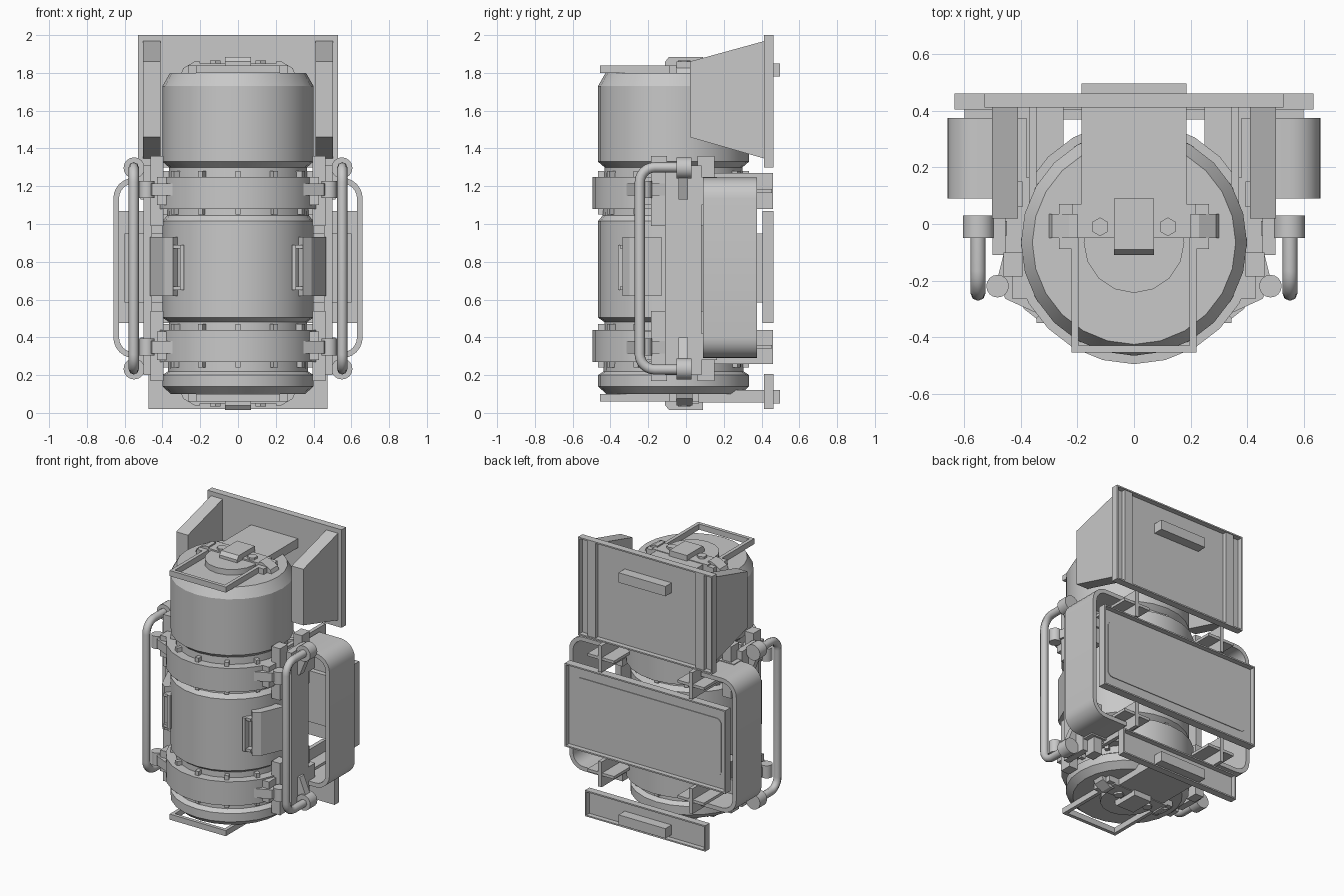
import bpy, bmesh, math
from mathutils import Matrix, Vector

if "Cube" in bpy.data.objects:
    bpy.data.objects.remove(bpy.data.objects["Cube"])

metal = bpy.data.materials.new("plain grey")
metal.use_nodes = True
GREY = (0.58, 0.58, 0.58, 1)
metal.diffuse_color = GREY
metal.node_tree.nodes["Principled BSDF"].inputs["Base Color"].default_value = GREY

CY = -0.066  # depth of the tank axis
SIDES = (("left", 1), ("right", -1))


def finish(name, bm, smooth=False):
    bmesh.ops.recalc_face_normals(bm, faces=bm.faces)
    me = bpy.data.meshes.new(name)
    bm.to_mesh(me)
    bm.free()
    ob = bpy.data.objects.new(name, me)
    bpy.context.collection.objects.link(ob)
    me.materials.append(metal)
    if smooth:
        bpy.ops.object.select_all(action="DESELECT")
        ob.select_set(True)
        bpy.context.view_layer.objects.active = ob
        bpy.ops.object.shade_smooth_by_angle(angle=math.radians(25))
    return ob


def box(name, x, y, z):
    bm = bmesh.new()
    size = [abs(r[1] - r[0]) for r in (x, y, z)]
    mid = [(r[0] + r[1]) / 2 for r in (x, y, z)]
    bmesh.ops.create_cube(bm, size=1, matrix=Matrix.Translation(mid) @ Matrix.Diagonal(size + [1]))
    return finish(name, bm)


def tray(name, half, front, z0, z1, floor=0.427, rim=0.014):
    # rear panel: a slab whose back face is sunk inside a thin rim
    bm = bmesh.new()
    size = (2 * half, 0.462 - front, z1 - z0, 1)
    bmesh.ops.create_cube(bm, size=1, matrix=Matrix.Translation((0, (front + 0.462) / 2, (z0 + z1) / 2))
                          @ Matrix.Diagonal(size))
    bm.normal_update()
    back = max(bm.faces, key=lambda f: f.normal.y)
    bmesh.ops.inset_individual(bm, faces=[back], thickness=rim)
    sunk = bmesh.ops.extrude_discrete_faces(bm, faces=[back])["faces"][0]
    bmesh.ops.translate(bm, verts=sunk.verts, vec=(0, floor - 0.462, 0))
    return finish(name, bm)


def rod(name, centre, r, depth, axis="Z", sides=16):
    turn = Matrix.Rotation(math.pi / 2, 4, "X") if axis == "Y" else Matrix()
    bm = bmesh.new()
    bmesh.ops.create_cone(bm, cap_ends=True, segments=sides, radius1=r, radius2=r,
                          depth=depth, matrix=Matrix.Translation(centre) @ turn)
    return finish(name, bm, sides > 6)


def lathe(name, profile, steps=24):
    # closed solid of revolution about the tank axis
    bm = bmesh.new()
    rings = []
    for r, z in profile:
        rings.append([bm.verts.new((r * math.sin(i * math.tau / steps),
                                    CY - r * math.cos(i * math.tau / steps), z)) for i in range(steps)])
    for a, b in zip(rings, rings[1:]):
        for i in range(steps):
            j = (i + 1) % steps
            bm.faces.new((a[i], a[j], b[j], b[i]))
    bm.faces.new(rings[0])
    bm.faces.new(rings[-1])
    return finish(name, bm, True)


def prism(name, outline, shift):
    # outline of 3D points swept along a vector
    bm = bmesh.new()
    a = [bm.verts.new(p) for p in outline]
    b = [bm.verts.new(Vector(p) + Vector(shift)) for p in outline]
    bm.faces.new(a)
    bm.faces.new(b)
    for i in range(len(a)):
        j = (i + 1) % len(a)
        bm.faces.new((a[i], a[j], b[j], b[i]))
    return finish(name, bm, True)


def mirror_pair(name, x, y, z):
    for side, s in SIDES:
        box(f"{side}_{name}", [s * v for v in x], y, z)


def arc(cx, cy, r, start, end, n=6):
    return [(cx + r * math.cos(math.radians(start + (end - start) * i / n)),
             cy + r * math.sin(math.radians(start + (end - start) * i / n))) for i in range(n + 1)]


# Tank body with end shells, necks and middle barrel
lathe("tank_body", [(0.355, 0.10), (0.4, 0.14), (0.4, 0.2), (0.37, 0.22), (0.365, 0.48),
                    (0.4, 0.505), (0.4, 1.015), (0.375, 1.045), (0.365, 1.3),
                    (0.4, 1.33), (0.4, 1.73), (0.36, 1.8)])

# Clamping bands with studs above and below
for level, z0 in (("lower", 0.27), ("upper", 1.08)):
    lathe(level + "_band", [(0.43, z0), (0.43, z0 + 0.17)])
    for edge in (z0 - 0.012, z0 + 0.182):
        for i in range(12):
            stud = box(level + "_stud", (-0.014, 0.014), (-0.4, -0.35), (-0.018, 0.018))
            stud.location = (0, CY, edge)
            stud.rotation_euler.z = i * math.tau / 12

# Top and bottom end caps, mirrored
for end, f in (("top", lambda z: z), ("bottom", lambda z: 1.9 - z)):
    def zz(a, b):
        return (f(a), f(b))
    rod(end + "_boss", (0, CY, f(1.815)), 0.178, 0.05)
    mirror_pair(end + "_frame_arm", (0.197, 0.222), (-0.455, 0.0), zz(1.8, 1.84))
    box(end + "_frame_bar", (-0.222, 0.222), (-0.455, -0.43), zz(1.8, 1.84))
    box(end + "_slide_plate", (-0.185, 0.185), (0.02, 0.42), zz(1.78, 1.845))
    box(end + "_strap", (-0.22, 0.22), (-0.05, 0.07), zz(1.8, 1.85))
    box(end + "_latch", (-0.07, 0.07), (-0.09, 0.09), zz(1.8, 1.885))
    prism(end + "_latch_lip", [(-0.07, -0.09, f(1.885)), (-0.07, -0.11, f(1.86)),
                               (-0.07, -0.11, f(1.82)), (-0.07, -0.09, f(1.8))], (0.14, 0, 0))
    for side, s in SIDES:
        prism(f"{side}_{end}_strap_end", [(s * 0.2, -0.05, f(1.8)), (s * 0.3, -0.05, f(1.8)),
              (s * 0.29, -0.05, f(1.825)), (s * 0.23, -0.05, f(1.86)), (s * 0.2, -0.05, f(1.86))], (0, 0.085, 0))
        rod(f"{side}_{end}_bolt", (s * 0.12, -0.01, f(1.855)), 0.033, 0.02, sides=6)
    mirror_pair(end + "_strap_tab_front", (0.215, 0.265), (-0.088, -0.05), zz(1.8, 1.84))
    mirror_pair(end + "_strap_tab_back", (0.215, 0.265), (0.035, 0.07), zz(1.8, 1.84))
    # pull handle standing off the rear panel
    box(end + "_pull_handle", (-0.185, 0.185), (0.42, 0.497), zz(1.78, 1.85))

# Rear panels with sunken faces; wings whose roots show as ribs on the back
tray("upper_panel", 0.53, 0.412, 1.3, 2.0)
tray("lower_panel", 0.475, 0.412, 0.02, 0.205)
tray("middle_panel", 0.635, 0.405, 0.475, 1.07)
mirror_pair("upper_panel_rib", (0.395, 0.46), (0.42, 0.456), (1.31, 1.99))
for side, s in SIDES:
    prism(side + "_wing", [(s * 0.41, 0.02, 1.46), (s * 0.41, 0.02, 1.86),
                           (s * 0.41, 0.42, 1.97), (s * 0.41, 0.42, 1.345)], (s * 0.092, 0, 0))

# Rounded plate on the middle panel
plate = []
for sx, sz, a in ((1, 1, 0), (-1, 1, 90), (-1, -1, 180), (1, -1, 270)):
    plate += [(x, 0.42, z) for x, z in arc(sx * 0.54, 0.775 + sz * 0.165, 0.04, a, a + 90, 4)]
prism("middle_panel_plate", plate, (0, 0.012, 0))
box("middle_panel_backing", (-0.6, 0.6), (0.37, 0.41), (0.585, 0.95))

# Rear brackets from the bands to the panel: upright web, flat gusset, side housing
for level, z0, z1 in (("lower", 0.26, 0.44), ("upper", 1.08, 1.27)):
    mid = (z0 + z1) / 2
    mirror_pair(level + "_bracket_web", (0.345, 0.372), (0.0, 0.46), (z0, z1))
    mirror_pair(level + "_bracket_gusset", (0.25, 0.46), (0.1, 0.455), (mid - 0.01, mid + 0.01))
    mirror_pair(level + "_band_housing", (0.33, 0.495), (-0.11, 0.165), (z0 + 0.02, z1 - 0.02))

# Wide curved side guards, handles, clamps and grips
for side, s in SIDES:
    outer = [(0.38, 1.245)] + arc(0.55, 1.135, 0.11, 90, 0) + arc(0.55, 0.4, 0.11, 0, -90) + [(0.38, 0.29)]
    inner = [(0.38, 1.215)] + arc(0.55, 1.135, 0.08, 90, 0) + arc(0.55, 0.4, 0.08, 0, -90) + [(0.38, 0.32)]
    prism(side + "_side_guard", [(s * x, 0.09, z) for x, z in outer + inner[::-1]], (0, 0.285, 0))

    # tubular handle
    path = [(0.0, 1.3)] + arc(-0.165, 1.22, 0.08, 90, 180) + arc(-0.165, 0.31, 0.08, 180, 270) + [(0.0, 0.23)]
    cu = bpy.data.curves.new(side + "_handle", "CURVE")
    cu.dimensions = "3D"
    cu.bevel_depth = 0.027
    cu.bevel_resolution = 2
    cu.use_fill_caps = True
    sp = cu.splines.new("POLY")
    sp.points.add(len(path) - 1)
    for p, (y, z) in zip(sp.points, path):
        p.co = (s * 0.552, y, z, 1)
    cu.materials.append(metal)
    bpy.context.collection.objects.link(bpy.data.objects.new(side + "_handle", cu))

    for level, f in (("upper", lambda z: z), ("lower", lambda z: 1.53 - z)):
        rod(f"{side}_{level}_handle_collar", (s * 0.55, -0.01, f(1.297)), 0.056, 0.08, "Y")
        prism(f"{side}_{level}_handle_mount", [(s * 0.45, -0.04, f(1.13)), (s * 0.515, -0.04, f(1.13)),
              (s * 0.575, -0.04, f(1.28)), (s * 0.54, -0.04, f(1.33)), (s * 0.45, -0.04, f(1.29))], (0, 0.05, 0))
        # band closing clamp
        rod(f"{side}_{level}_clamp_knob", (s * 0.483, -0.22, f(1.182)), 0.04, 0.09)
        prism(f"{side}_{level}_clamp_arm", [(s * 0.345, -0.315, f(1.15)), (s * 0.455, -0.265, f(1.15)),
              (s * 0.485, -0.2, f(1.15)), (s * 0.46, -0.1, f(1.15)), (s * 0.35, -0.1, f(1.15))],
              (0, 0, f(1.215) - f(1.15)))
        box(f"{side}_{level}_clamp_block", (s * 0.36, s * 0.43), (-0.265, -0.1), (f(1.1), f(1.25)))

    # grip block on the barrel, with a small pull in front
    prism(side + "_grip_block", [(s * x, y, 0.62) for x, y in
          ((0.31, -0.29), (0.345, -0.335), (0.39, -0.3), (0.465, -0.13), (0.36, -0.13))], (0, 0, 0.31))
    box(side + "_pull_bar", (s * 0.287, s * 0.308), (-0.36, -0.31), (0.65, 0.89))
    for z in (0.65, 0.87):
        box(side + "_pull_arm", (s * 0.287, s * 0.345), (-0.35, -0.3), (z, z + 0.02))

# Side boards and the lugs in front of and behind them
mirror_pair("side_board", (0.455, 0.5), (-0.11, 0.083), (0.2, 1.31))
for level, z in (("lower", (0.17, 0.54)), ("upper", (0.99, 1.36))):
    mirror_pair(level + "_front_lug", (0.395, 0.462), (-0.185, -0.1), z)
    mirror_pair(level + "_back_lug", (0.395, 0.462), (0.06, 0.15), z)
